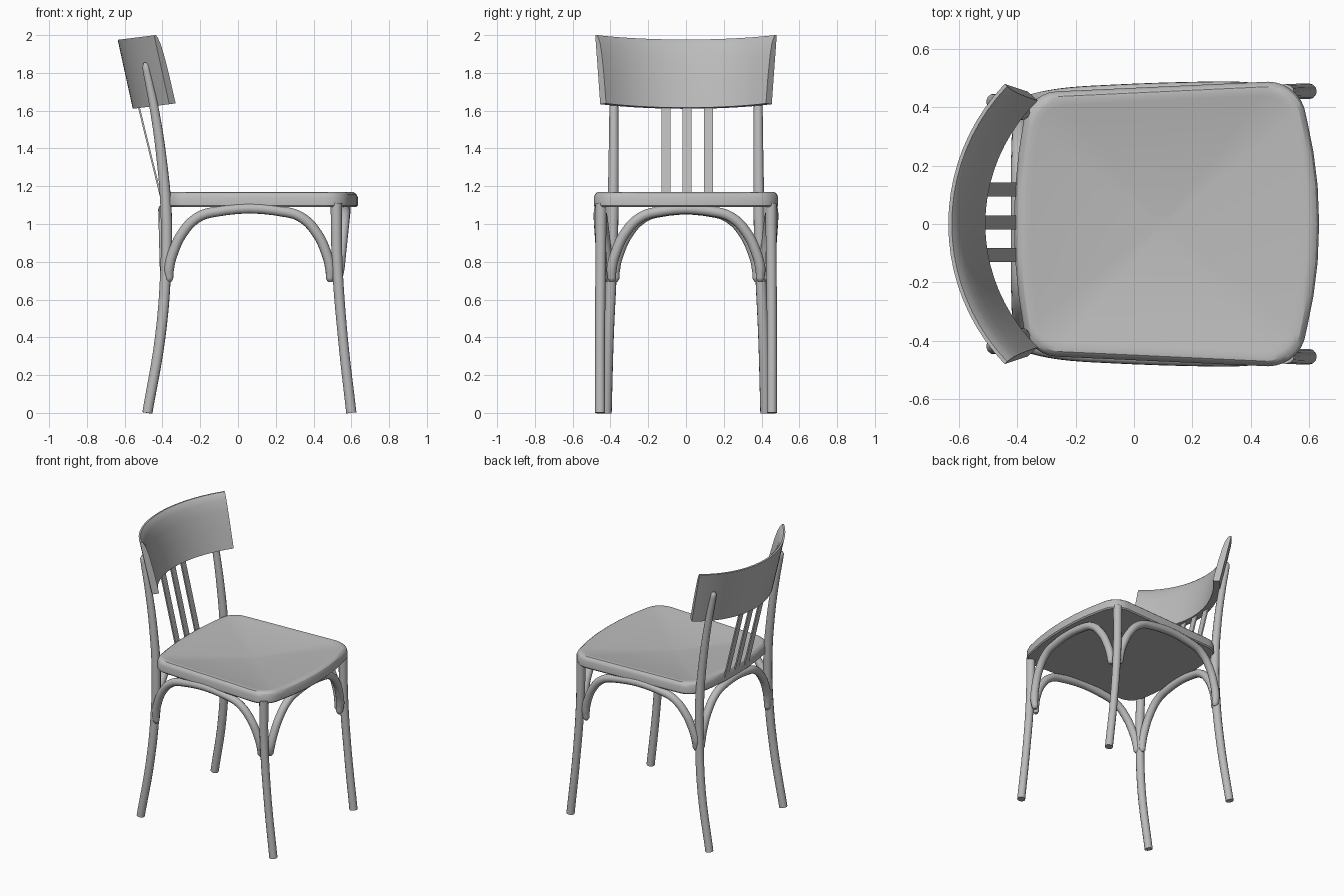
import bpy, bmesh
from math import sin, cos, radians
from mathutils import Vector

cube = bpy.data.objects.get("Cube")
if cube:
    bpy.data.objects.remove(cube, do_unlink=True)

grey = bpy.data.materials.new("plain_grey")
grey.use_nodes = True
grey.diffuse_color = (0.5, 0.5, 0.5, 1)
grey.node_tree.nodes["Principled BSDF"].inputs["Base Color"].default_value = (0.5, 0.5, 0.5, 1)


def add_object(name, mesh, angle=40):
    mesh.materials.clear()
    mesh.materials.append(grey)
    obj = bpy.data.objects.new(name, mesh)
    bpy.context.collection.objects.link(obj)
    bpy.ops.object.select_all(action='DESELECT')
    obj.select_set(True)
    bpy.context.view_layer.objects.active = obj
    bpy.ops.object.shade_smooth_by_angle(angle=radians(angle))
    return obj


def loft(name, rings, angle=40):
    """Skin a list of closed rings and cap both ends."""
    bm = bmesh.new()
    loops = [[bm.verts.new(p) for p in ring] for ring in rings]
    for a, b in zip(loops, loops[1:]):
        for i in range(len(a)):
            j = (i + 1) % len(a)
            bm.faces.new((a[i], a[j], b[j], b[i]))
    bm.faces.new(loops[0][::-1])
    bm.faces.new(loops[-1])
    bmesh.ops.recalc_face_normals(bm, faces=bm.faces)
    mesh = bpy.data.meshes.new(name)
    bm.to_mesh(mesh)
    bm.free()
    return add_object(name, mesh, angle)


def tube(name, points, radii):
    """Round rod through points, with a radius at each one."""
    curve = bpy.data.curves.new(name + "_path", 'CURVE')
    curve.dimensions = '3D'
    curve.bevel_depth = 1
    curve.bevel_resolution = 4
    curve.resolution_u = 6
    curve.use_fill_caps = True
    spline = curve.splines.new('BEZIER')
    spline.bezier_points.add(len(points) - 1)
    for bp, p, r in zip(spline.bezier_points, points, radii):
        bp.co, bp.radius = p, r
        bp.handle_left_type = bp.handle_right_type = 'AUTO'
    temp = bpy.data.objects.new(name + "_path", curve)
    bpy.context.collection.objects.link(temp)
    graph = bpy.context.evaluated_depsgraph_get()
    mesh = bpy.data.meshes.new_from_object(temp.evaluated_get(graph))
    bpy.data.objects.remove(temp, do_unlink=True)
    return add_object(name, mesh, 50)


# Seat: rounded trapezoid outline, rolled edge, dished top
half = [(0.635, 0), (0.63, 0.13), (0.615, 0.25), (0.595, 0.35)]
half += [(0.46 + 0.13 * cos(radians(a)), 0.36 + 0.128 * sin(radians(a))) for a in range(18, 91, 12)]
half += [(-0.26 + 0.12 * cos(radians(a)), 0.335 + 0.12 * sin(radians(a))) for a in range(92, 171, 13)]
half += [(-0.395, 0.25), (-0.408, 0.12), (-0.411, 0)]
outline = half + [(x, -y) for x, y in half[-2:0:-1]]
centre = Vector((0.1, 0))


def seat_ring(inset, z, scale=1.0):
    ring = []
    for x, y in outline:
        d = Vector((x, y)) - centre
        d = d * scale * (1 - inset / d.length)
        ring.append((centre.x + d.x, d.y, z))
    return ring


loft("seat", [seat_ring(0.008, 1.09), seat_ring(0, 1.098), seat_ring(0, 1.14),
              seat_ring(0.008, 1.158), seat_ring(0.022, 1.168), seat_ring(0.04, 1.17),
              seat_ring(0.06, 1.166), seat_ring(0, 1.13, 0.06)], 30)

# Legs: the rear ones run on up to the backrest
for side, s in (("left", 1), ("right", -1)):
    tube("front_leg_" + side,
         [(0.6, s * 0.455, 0), (0.555, s * 0.455, 0.4), (0.525, s * 0.452, 0.8), (0.52, s * 0.45, 1.11)],
         [0.027, 0.026, 0.028, 0.03])
    tube("rear_leg_" + side,
         [(-0.48, s * 0.42, 0), (-0.412, s * 0.41, 0.4), (-0.383, s * 0.395, 0.75),
          (-0.38, s * 0.387, 1.05), (-0.405, s * 0.383, 1.35), (-0.445, s * 0.382, 1.62),
          (-0.488, s * 0.382, 1.835), (-0.49, s * 0.382, 1.855)],
         [0.027, 0.028, 0.029, 0.03, 0.027, 0.024, 0.019, 0.008])

# Bentwood arches under the seat: (distance from end, height)
RISE = [(0, 0.693), (0, 0.71), (0, 0.765), (0.022, 0.85), (0.07, 0.95), (0.145, 1.03), (0.23, 1.062)]


def arch(name, start, end, out, bulge):
    a, b, out = Vector((*start, 0)), Vector((*end, 0)), Vector((*out, 0))
    along = (b - a).normalized()
    points = []
    for base, way in ((a, along), (b, -along)):
        points.append([base + way * d + out * bulge * ((z - 0.693) / 0.369) + Vector((0, 0, z))
                       for d, z in RISE])
    radii = [0.012, 0.022] + [0.027] * (len(RISE) - 2)
    tube(name, points[0] + points[1][::-1], radii + radii[::-1])


arch("front_arch", (0.53, -0.393), (0.53, 0.393), (1, 0), 0.038)
arch("rear_arch", (-0.385, -0.375), (-0.385, 0.375), (-1, 0), 0.01)
arch("left_arch", (-0.365, 0.405), (0.488, 0.435), (0, 1), 0.035)
arch("right_arch", (-0.365, -0.405), (0.488, -0.435), (0, -1), 0.035)

# Backrest: curved leaning board, thinner and rounded at the top
R, END = 0.688, 44
PROFILE = [(0, 0), (0.5, 0), (1, 0), (1, 0.012), (0.96, 0.022), (0.88, 0.032),
           (0.7, 0.04), (0.4, 0.045), (0, 0.047)]
rings = []
for i in range(21):
    t = radians(-END + 2 * END * i / 20)
    ring = []
    for v, depth in PROFILE:
        r = R - depth
        bow = R - r * cos(t)
        ring.append((-0.557 - 0.08 * v + bow, r * sin(t) * (0.95 + 0.055 * v),
                     1.61 + 0.365 * v + 0.125 * bow))
    rings.append(ring)
loft("backrest", rings)

# Three flat slats between seat and backrest
for i, y in enumerate((-0.107, 0.005, 0.119)):
    loft("back_slat_%d" % (i + 1),
         [[(x + dx, y + dy, z) for dx, dy in ((-0.005, -0.024), (0.005, -0.024), (0.005, 0.024), (-0.005, 0.024))]
          for x, z in ((-0.4, 1.11), (-0.535, 1.66))])
